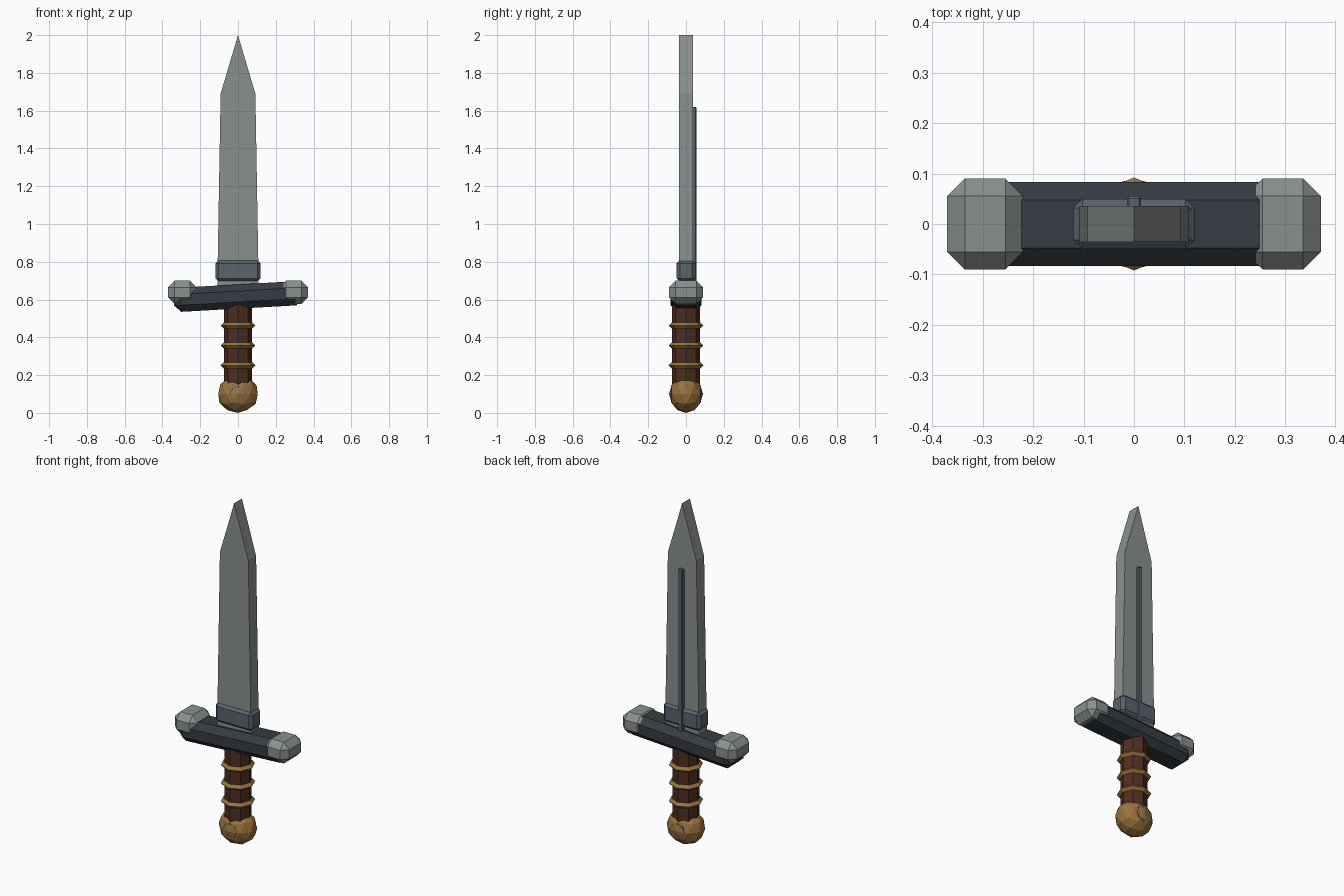
import bpy, bmesh
from math import pi, radians

if "Cube" in bpy.data.objects:
    bpy.data.objects.remove(bpy.data.objects["Cube"])


def material(name, rgb):
    m = bpy.data.materials.new(name)
    m.diffuse_color = (*rgb, 1)
    m.use_nodes = True
    m.node_tree.nodes["Principled BSDF"].inputs["Base Color"].default_value = m.diffuse_color
    return m


STEEL = material("steel", (0.25, 0.28, 0.27))
SLATE = material("slate", (0.10, 0.125, 0.155))
IRON = material("dark_iron", (0.035, 0.045, 0.055))
LEATHER = material("leather", (0.075, 0.028, 0.014))
BRASS = material("brass", (0.32, 0.17, 0.045))


def finish(name, mat):
    ob = bpy.context.object
    ob.name = name
    ob.data.materials.append(mat)
    return ob


def chamfer_box(name, mat, loc, size, width, tilt=0):
    bpy.ops.mesh.primitive_cube_add(size=1)
    ob = finish(name, mat)
    for v in ob.data.vertices:
        v.co = [c * s for c, s in zip(v.co, size)]
    ob.location = loc
    ob.rotation_euler.y = tilt
    bev = ob.modifiers.new("chamfer", 'BEVEL')
    bev.width = width
    bev.segments = 1
    bev.limit_method = 'NONE'
    return ob


# Blade: flat outline given thickness
outline = [(-0.11, 0.66), (0.11, 0.66), (0.092, 1.69), (0, 2.0), (-0.092, 1.69)]
bm = bmesh.new()
face = bm.faces.new([bm.verts.new((x, -0.036, z)) for x, z in outline])
ext = bmesh.ops.extrude_face_region(bm, geom=[face])
moved = [g for g in ext["geom"] if isinstance(g, bmesh.types.BMVert)]
bmesh.ops.translate(bm, verts=moved, vec=(0, 0.072, 0))
bmesh.ops.recalc_face_normals(bm, faces=bm.faces)
mesh = bpy.data.meshes.new("blade")
bm.to_mesh(mesh)
bm.free()
blade = bpy.data.objects.new("blade", mesh)
mesh.materials.append(STEEL)
bpy.context.collection.objects.link(blade)

# Rib on the back of the blade, and the collar at its root
chamfer_box("blade_rib", SLATE, (0, 0.043, 1.12), (0.028, 0.024, 1.0), 0.004)
chamfer_box("blade_collar", SLATE, (0, 0, 0.752), (0.24, 0.1, 0.115), 0.018)

# Slightly tilted crossguard with a level cap at each end
chamfer_box("crossguard", IRON, (0, 0, 0.616), (0.68, 0.166, 0.128), 0.035, radians(-3.2))
for side, sx in (("left", -1), ("right", 1)):
    chamfer_box("guard_cap_" + side, STEEL, (sx * 0.295, 0, 0.638), (0.15, 0.18, 0.124), 0.035)

# Eight-sided grip
bpy.ops.mesh.primitive_cylinder_add(vertices=8, radius=0.073, depth=0.44, location=(0, 0, 0.37))
finish("grip", LEATHER)

# Three grip rings
for i, z in enumerate((0.252, 0.357, 0.463)):
    bpy.ops.mesh.primitive_torus_add(major_segments=8, minor_segments=4,
                                     major_radius=0.076, minor_radius=0.016, location=(0, 0, z))
    finish(f"grip_ring_{i + 1}", BRASS)

# Faceted pommel with a pin through it
bpy.ops.mesh.primitive_ico_sphere_add(subdivisions=2, radius=1, location=(0, 0, 0.1))
pommel = finish("pommel", BRASS)
pommel.scale = (0.11, 0.09, 0.1)
bpy.ops.mesh.primitive_cylinder_add(vertices=8, radius=0.045, depth=0.158,
                                    location=(0, 0, 0.1), rotation=(pi / 2, 0, 0))
finish("pommel_pin", SLATE)
